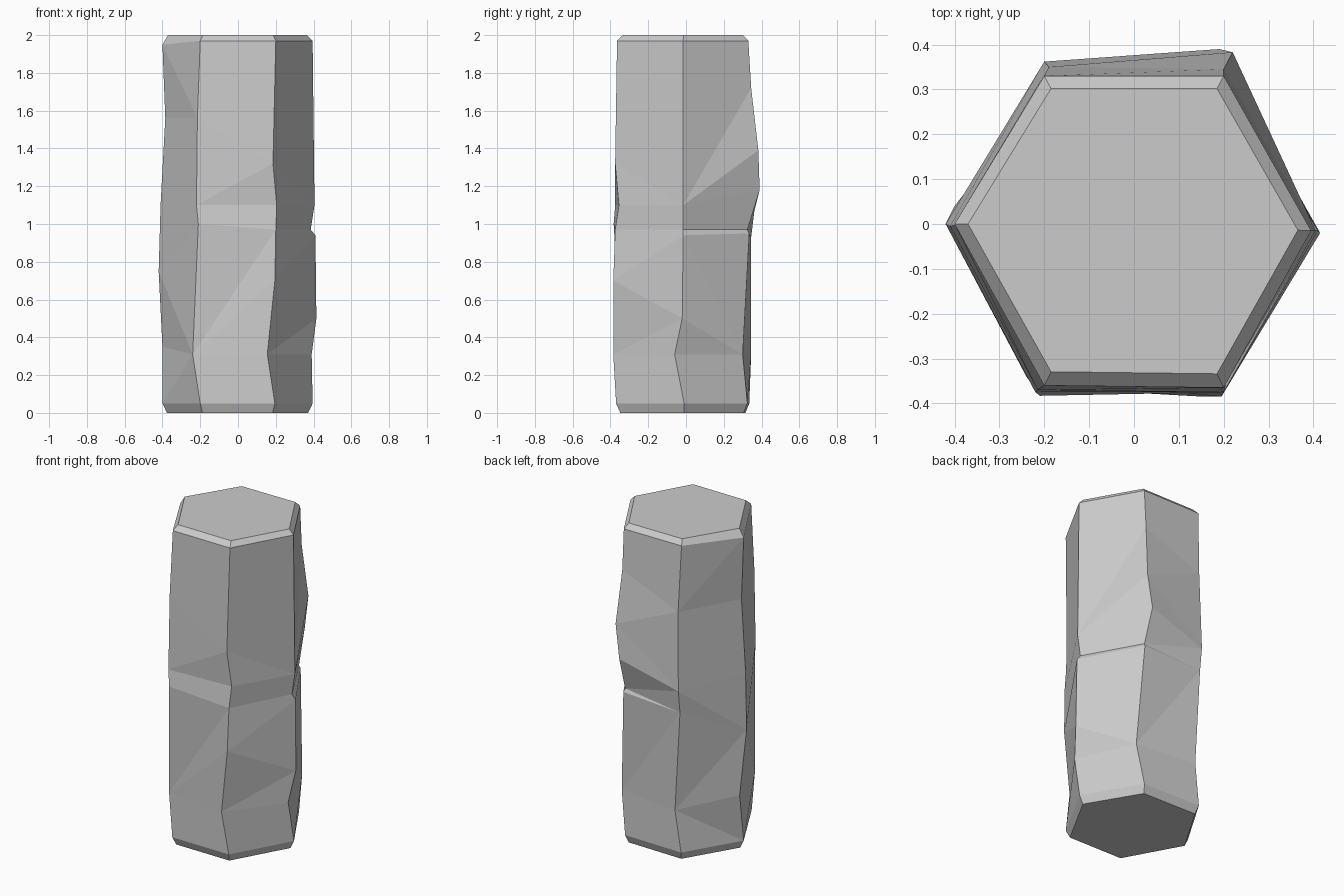
import bpy, bmesh

if "Cube" in bpy.data.objects:
    bpy.data.objects.remove(bpy.data.objects["Cube"])

# Six weathered corner edges, anticlockwise from the right: (z, x, y) knots
right = [(.05, .395, -.01), (.31, .39, -.06), (.5, .415, -.02), (.94, .41, -.015),
         (.97, .385, -.015), (1.1, .405, -.015), (1.97, .395, -.015)]
back_right = [(.05, .195, .325), (.31, .235, .30), (.95, .20, .335), (.97, .195, .325),
              (1.18, .19, .39), (1.39, .22, .383), (1.72, .20, .345), (1.97, .20, .33)]
back_left = [(.05, -.20, .335), (.31, -.165, .345), (.93, -.20, .345), (1.07, -.20, .362),
             (1.56, -.19, .35), (1.97, -.20, .33)]
left = [(.05, -.40, 0), (.35, -.40, .04), (.75, -.42, 0), (1.1, -.41, -.005),
        (1.56, -.385, 0), (1.95, -.40, 0)]
front_left = [(.05, -.20, -.365), (.31, -.24, -.34), (1.0, -.21, -.383), (1.1, -.22, -.375),
              (1.56, -.215, -.37), (1.97, -.20, -.36)]
front_right = [(.05, .195, -.37), (.31, .155, -.385), (.7, .195, -.385), (.97, .20, -.375),
               (1.1, .205, -.355), (1.32, .185, -.375), (1.97, .20, -.365)]

bm = bmesh.new()


def edge_verts(knots):
    """Corner edge with a bevelled rim added at the bottom and the top."""
    _, x0, y0 = knots[0]
    _, x1, y1 = knots[-1]
    pts = [(0, x0 * .94, y0 * .94)] + knots + [(2, x1 * .925, y1 * .915)]
    return [bm.verts.new((x, y, z)) for z, x, y in pts]


def bridge(a, b):
    """Join two corner edges with flat facets, working upwards by height."""
    bm.faces.new((a[0], b[0], b[1], a[1]))
    i = j = 1
    while i < len(a) - 2 or j < len(b) - 2:
        can_a, can_b = i < len(a) - 2, j < len(b) - 2
        za, zb = a[i + 1].co.z, b[j + 1].co.z
        if can_a and can_b and abs(za - zb) < .005:
            bm.faces.new((a[i], b[j], b[j + 1], a[i + 1]))
            i, j = i + 1, j + 1
        elif can_a and (not can_b or za < zb):
            bm.faces.new((a[i], b[j], a[i + 1]))
            i += 1
        else:
            bm.faces.new((a[i], b[j], b[j + 1]))
            j += 1
    bm.faces.new((a[i], b[j], b[-1], a[-1]))


# Column sides
edges = [edge_verts(k) for k in (right, back_right, back_left, left, front_left, front_right)]
for n in range(6):
    bridge(edges[n], edges[(n + 1) % 6])

# Flat top and bottom
bm.faces.new([e[-1] for e in edges])
bm.faces.new([e[0] for e in reversed(edges)])
bmesh.ops.recalc_face_normals(bm, faces=bm.faces)

mesh = bpy.data.meshes.new("stone_column")
bm.to_mesh(mesh)
bm.free()
column = bpy.data.objects.new("stone_column", mesh)
bpy.context.collection.objects.link(column)
